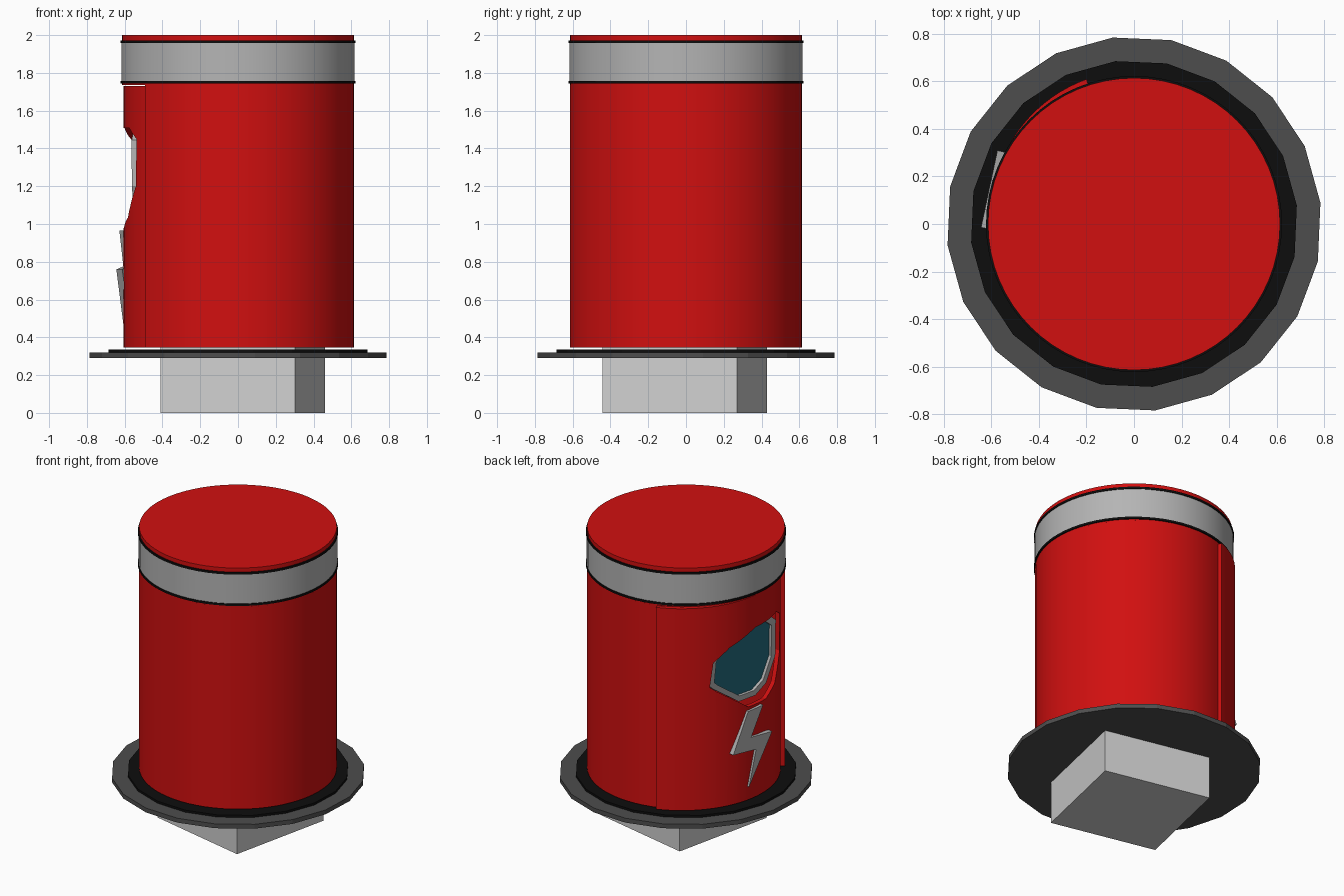
import bpy, bmesh, math
from mathutils import Vector

cube = bpy.data.objects.get("Cube")
if cube:
    bpy.data.objects.remove(cube, do_unlink=True)


def material(name, rgb):
    m = bpy.data.materials.new(name)
    m.use_nodes = True
    m.diffuse_color = (*rgb, 1)
    m.node_tree.nodes["Principled BSDF"].inputs["Base Color"].default_value = (*rgb, 1)
    return m


RED = material("red paint", (0.64, 0.005, 0.005))
SILVER = material("silver band", (0.46, 0.46, 0.46))
PALE = material("pale grey", (0.63, 0.63, 0.63))
DARK = material("dark grey", (0.075, 0.075, 0.075))
BLACK = material("black", (0.004, 0.004, 0.004))
TEAL = material("teal glass", (0.016, 0.15, 0.21))


def finish(name, bm, mat, smooth=False):
    bmesh.ops.recalc_face_normals(bm, faces=bm.faces)
    me = bpy.data.meshes.new(name)
    bm.to_mesh(me)
    bm.free()
    ob = bpy.data.objects.new(name, me)
    bpy.context.collection.objects.link(ob)
    me.materials.append(mat)
    if smooth:
        bpy.ops.object.select_all(action="DESELECT")
        ob.select_set(True)
        bpy.context.view_layer.objects.active = ob
        bpy.ops.object.shade_smooth_by_angle(angle=math.radians(30))
    return ob


def prism(name, outline, shift, mat, smooth=False):
    """Extrude a closed outline of 3D points along shift."""
    bm = bmesh.new()
    face = bm.faces.new([bm.verts.new(p) for p in outline])
    top = bmesh.ops.extrude_face_region(bm, geom=[face])["geom"]
    bmesh.ops.translate(bm, vec=shift, verts=[v for v in top if isinstance(v, bmesh.types.BMVert)])
    return finish(name, bm, mat, smooth)


def arc(radius, start, end, steps, z, centre=(0, 0)):
    pts = []
    for i in range(steps + 1):
        a = math.radians(start + (end - start) * i / steps)
        pts.append(Vector((centre[0] + radius * math.cos(a), centre[1] + radius * math.sin(a), z)))
    return pts


def disc(name, radius, sides, z0, z1, mat, turn=0, smooth=False):
    return prism(name, arc(radius, turn, turn + 360, sides, z0)[:-1], (0, 0, z1 - z0), mat, smooth)


def shell(name, radius, start, end, steps, z0, z1, centre=(0, 0)):
    outer = arc(radius, start, end, steps, z0, centre)
    inner = arc(radius - 0.03, start, end, steps, z0, centre)
    return prism(name, outer + inner[::-1], (0, 0, z1 - z0), RED, True)


def on_plane(points, angle, dist):
    """Place (across, height) points on an upright plane facing angle."""
    a = math.radians(angle)
    n = Vector((math.cos(a), math.sin(a), 0))
    u = Vector((-n.y, n.x, 0))
    return [n * dist + u * t + Vector((0, 0, z)) for t, z in points], n


# Base: square post and two faceted plates
S = 0.517
prism("ground_post", [p + Vector((0.025, -0.007, 0)) for p in arc(S, 32.5, 392.5, 4, 0)[:-1]],
      (0, 0, 0.345), PALE)
disc("base_plate", 0.79, 20, 0.29, 0.32, DARK, 6.5)
disc("base_seal", 0.69, 20, 0.32, 0.335, BLACK, 6.5)

# Body: floor, open wall and closed top
R = 0.615
TOP = 1.735
disc("body_floor", 0.59, 48, 0.345, 0.36, RED)
shell("body_wall", R, 217, 470, 48, 0.345, TOP)
disc("body_top", R, 64, TOP, 2.0, RED, smooth=True)
disc("silver_band", R + 0.003, 64, 1.755, 1.965, SILVER, smooth=True)
for name, z in (("lower_band_ring", 1.75), ("upper_band_ring", 1.965)):
    disc(name, R + 0.008, 64, z - 0.007, z + 0.007, BLACK, smooth=True)

# Door, standing slightly open
door = shell("door", R, 110, 217, 28, 0.345, 1.73, (0.01, 0.032))

# Window outline, as across and height
window = [(-0.32, 1.18), (-0.30, 1.34), (-0.20, 1.42), (0.0, 1.5), (0.2, 1.5), (0.265, 1.445),
          (0.26, 1.2), (0.18, 1.04), (0.085, 0.985), (-0.06, 0.99), (-0.28, 1.145)]
MID = (0.0, 1.25)


def scaled(points, fx, fz):
    return [(MID[0] + (t - MID[0]) * fx, MID[1] + (z - MID[1]) * fz) for t, z in points]


FACING = 170
hole = [(t * (1.25 if t > 0 else 1.0), z) for t, z in scaled(window, 1.02, 1.03)]
pts, n = on_plane(hole, FACING, 0.4)
cutter = prism("window_cutter", pts, n * 0.4, RED)
cutter.hide_render = True
cutter.hide_viewport = True
mod = door.modifiers.new("window_hole", "BOOLEAN")
mod.operation = "DIFFERENCE"
mod.solver = "EXACT"
mod.object = cutter
bpy.context.view_layer.objects.active = door
bpy.ops.object.modifier_apply(modifier=mod.name)
bpy.data.objects.remove(cutter, do_unlink=True)

# Window frame ring with the glass set back inside it
bm = bmesh.new()
loops = []
for size, dist in ((1, 0.48), (1, 0.525), (0.86, 0.525), (0.86, 0.48)):
    pts, n = on_plane(scaled(window, size, size), FACING, dist)
    loops.append([bm.verts.new(p) for p in pts])
count = len(window)
for a, b in zip(loops, loops[1:] + loops[:1]):
    for i in range(count):
        j = (i + 1) % count
        bm.faces.new((a[i], a[j], b[j], b[i]))
finish("window_frame", bm, SILVER)
pts, n = on_plane(scaled(window, 0.9, 0.9), FACING, 0.49)
prism("window_glass", pts, n * 0.015, TEAL)

# Zigzag warning plate under the window
zigzag = [(-0.056, 0.96), (0.071, 0.965), (-0.03, 0.775), (0.148, 0.76),
          (-0.048, 0.44), (0.012, 0.68), (-0.183, 0.70)]
pts, n = on_plane(zigzag, 168, 0.595)
prism("zigzag_plate", pts, n * 0.032, SILVER)
